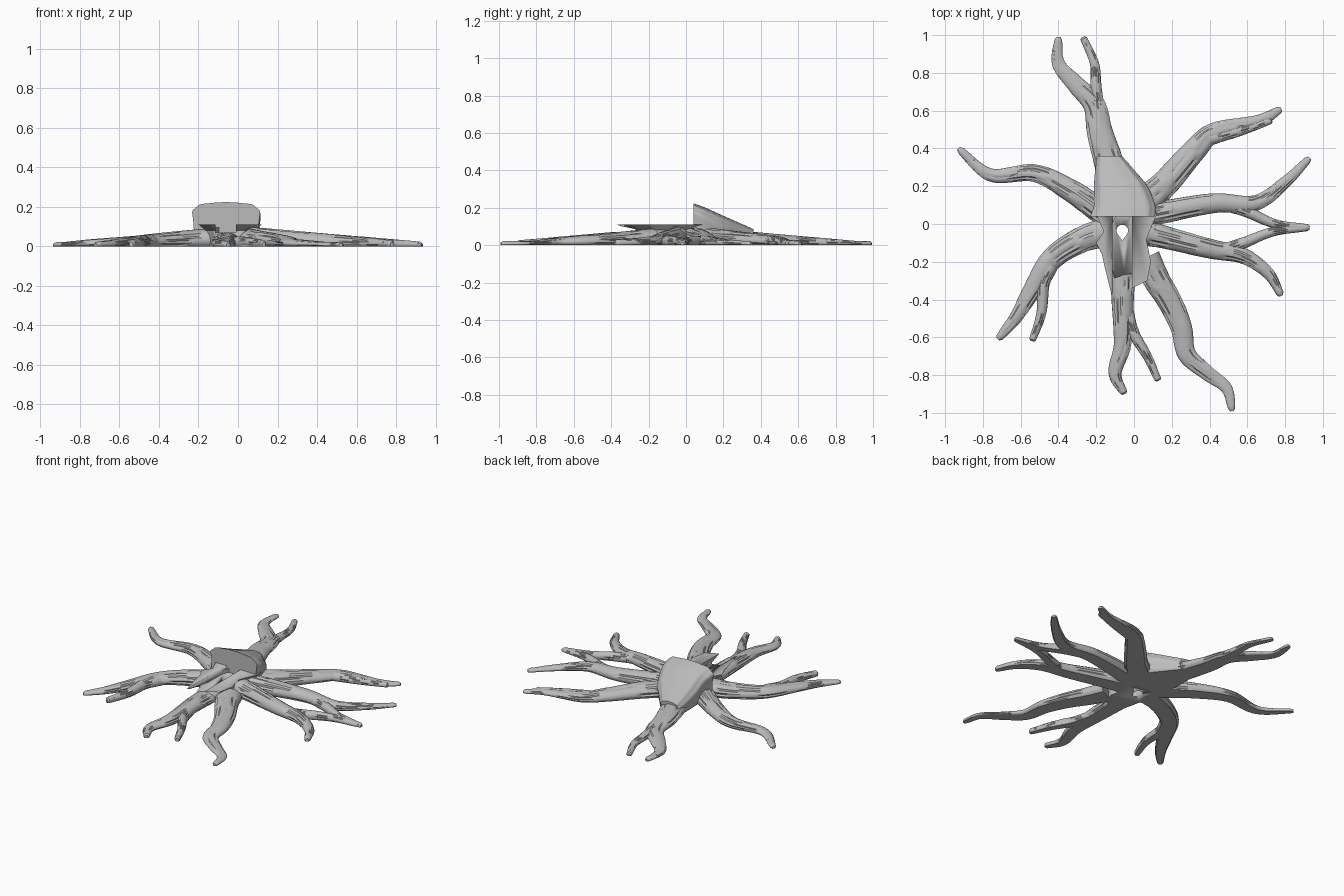
import bpy, bmesh, math, random
from mathutils import Vector

random.seed(4)
if "Cube" in bpy.data.objects:
    bpy.data.objects.remove(bpy.data.objects["Cube"])

grey = bpy.data.materials.new("bark grey")
grey.use_nodes = True
COLOUR = (0.5, 0.5, 0.5, 1)
grey.diffuse_color = COLOUR
grey.node_tree.nodes["Principled BSDF"].inputs["Base Color"].default_value = COLOUR


def loft(name, rings, angle=35):
    """Closed solid skinned through rings of equal point count."""
    bm = bmesh.new()
    loops = [[bm.verts.new(p) for p in ring] for ring in rings]
    n = len(loops[0])
    for a, b in zip(loops, loops[1:]):
        for i in range(n):
            j = (i + 1) % n
            bm.faces.new((a[i], a[j], b[j], b[i]))
    bm.faces.new(loops[0][::-1])
    bm.faces.new(loops[-1])
    bmesh.ops.recalc_face_normals(bm, faces=bm.faces)
    mesh = bpy.data.meshes.new(name)
    bm.to_mesh(mesh)
    bm.free()
    mesh.materials.append(grey)
    obj = bpy.data.objects.new(name, mesh)
    bpy.context.collection.objects.link(obj)
    bpy.ops.object.select_all(action='DESELECT')
    obj.select_set(True)
    bpy.context.view_layer.objects.active = obj
    bpy.ops.object.shade_smooth_by_angle(angle=math.radians(angle))
    return obj


def spline(points, count):
    """Smooth curve of any dimension through the points."""
    p = [Vector(q) for q in points]
    p = [p[0] * 2 - p[1]] + p + [p[-1] * 2 - p[-2]]
    out = []
    for k in range(count + 1):
        s = k / count * (len(p) - 3)
        i = min(int(s), len(p) - 4)
        t = s - i
        a, b, c, d = p[i:i + 4]
        out.append((b * 2 + (c - a) * t + (a * 2 - b * 5 + c * 4 - d) * t * t
                    + (b * 3 - a - c * 3 + d) * t ** 3) / 2)
    return out


def section(w, h, belly, power, scale):
    """Rounded hump profile with a flat foot: list of (across, up)."""
    pts = []
    n = len(scale)
    for k in range(n):
        a = 2 * math.pi * k / n
        c, s = math.cos(a), math.sin(a)
        x = math.copysign(abs(c) ** power, c) * w * scale[k]
        if s >= 0:
            z = belly + (h - belly) * s ** power * scale[k]
        else:
            z = max(0, belly * (1 + 1.6 * s))
        pts.append((x, z))
    return pts


def root(name, width, points, top=0.105, sides=28, steps=56):
    """Tapering root lying on the ground, scored with broken bark grooves."""
    path = spline(points, steps)
    dash = [-random.randint(0, 14) for _ in range(sides)]
    rings = []
    for k, p in enumerate(path):
        t = k / steps
        ahead = path[min(k + 1, steps)] - path[max(k - 1, 0)]
        side = Vector((ahead.y, -ahead.x)).normalized()
        w = 0.017 + (width - 0.017) * (1 - t) ** 0.8
        h = max(0.022, min(top, 0.105 - 0.088 * p.length))
        if k == steps:
            w, h = w * 0.6, h * 0.7
        scale = []
        for i in range(sides):
            dash[i] += 1
            if dash[i] > 9:
                dash[i] = -random.randint(6, 24)
            cut = dash[i] > 0 and 0.1 < t < 0.93 and i % 2 == 0
            scale.append(0.87 if cut else 1)
        ring = section(w, h, max(h - w, h * 0.35), 1, scale)
        rings.append([(p.x + side.x * x, p.y + side.y * x, z) for x, z in ring])
    return loft(name, rings)


# Main roots, each from the trunk to its tip
root("back_root", 0.09, [(-.07, .17), (-.13, .32), (-.18, .48), (-.21, .63),
                         (-.31, .74), (-.4, .85), (-.4, .99)])
root("back_left_root", 0.085, [(.03, .1), (.16, .21), (.32, .39), (.43, .49),
                               (.65, .54), (.78, .61)])
root("left_upper_root", 0.07, [(.03, .04), (.14, .06), (.42, .11), (.64, .11),
                               (.8, .22), (.93, .35)])
root("left_lower_root", 0.07, [(.03, -.04), (.16, -.07), (.4, -.13), (.58, -.17),
                               (.71, -.26), (.78, -.38)])
root("front_left_root", 0.08, [(.06, -.18), (.11, -.28), (.19, -.41), (.25, -.55),
                               (.28, -.69), (.39, -.79), (.49, -.87), (.52, -.99)])
root("front_root", 0.07, [(-.06, -.2), (-.06, -.4), (-.06, -.63), (-.1, -.79),
                          (-.05, -.9)], top=0.07)
root("front_right_root", 0.08, [(-.13, -.04), (-.27, -.08), (-.44, -.19),
                                (-.55, -.37), (-.63, -.5), (-.72, -.61)])
root("back_right_root", 0.08, [(-.1, .03), (-.18, .07), (-.34, .18), (-.53, .27),
                               (-.76, .26), (-.93, .4)])

# Thin side branches
root("back_branch", 0.035, [(-.18, .55), (-.2, .71), (-.21, .85), (-.27, .99)], 0.06)
root("back_left_branch", 0.035, [(.4, .45), (.58, .5), (.73, .55)], 0.05)
root("left_upper_branch", 0.035, [(.5, .1), (.61, .06), (.75, 0), (.93, -.02)], 0.05)
root("left_lower_branch", 0.035, [(.47, -.14), (.58, -.1), (.74, -.04), (.92, -.02)], 0.05)
root("front_branch", 0.035, [(-.04, -.45), (0, -.58), (.07, -.7), (.13, -.83)], 0.05)
root("front_right_branch", 0.04, [(-.44, -.22), (-.48, -.32), (-.49, -.47),
                                  (-.54, -.62)], 0.06)

# Sloping stump behind the flat cut: y, centre, half width, height, widest level
stations = [(.04, -.06, .17, .222, .155), (.1, -.05, .16, .2, .12),
            (.2, -.07, .14, .155, .07), (.28, -.1, .105, .12, .05),
            (.36, -.13, .065, .085, .03)]
lumps = [1 + 0.02 * math.sin(9 * 2 * math.pi * k / 72) for k in range(72)]
loft("stump", [[(xc + x, y, z) for x, z in section(w, h, b, 0.65, lumps)]
               for y, xc, w, h, b in spline(stations, 24)], 40)

# Flat deck in front of the stump, undercut at its rim
outline = [(-.19, .09), (-.2, .05), (-.16, -.04), (-.2, -.1), (-.17, -.16), (-.155, -.23),
           (-.12, -.37), (-.05, -.345), (-.01, -.34), (.07, -.3), (.09, -.2),
           (.065, -.08), (.12, .05), (.11, .09)]


def deck_ring(scale, z):
    return [(-.05 + (x + .05) * scale, -.03 + (y + .03) * scale, z) for x, y in outline]


deck = loft("deck", [deck_ring(.72, 0), deck_ring(.76, .08), deck_ring(1, .11)], 20)

# Channel and teardrop peg hole cut out of the deck
channel = [[(x, y, z) for x, y in ((-.115, -.5), (-.01, -.5), (-.01, .045), (-.115, .045))]
           for z in (.07, .2)]
drop = [(math.cos(a) * .031, math.sin(a) * .031)
        for a in (math.radians(-35 + 250 * k / 20) for k in range(21))] + [(0, -.052)]
hole = [[(-.062 + x, -.035 + y, z) for x, y in drop] for z in (-.1, .3)]
for name, rings in (("channel_cutter", channel), ("hole_cutter", hole)):
    cutter = loft(name, rings)
    cutter.hide_render = True
    mod = deck.modifiers.new(name, 'BOOLEAN')
    mod.operation = 'DIFFERENCE'
    mod.solver = 'EXACT'
    mod.object = cutter
    bpy.context.view_layer.objects.active = deck
    bpy.ops.object.modifier_apply(modifier=mod.name)
    bpy.data.objects.remove(cutter)
